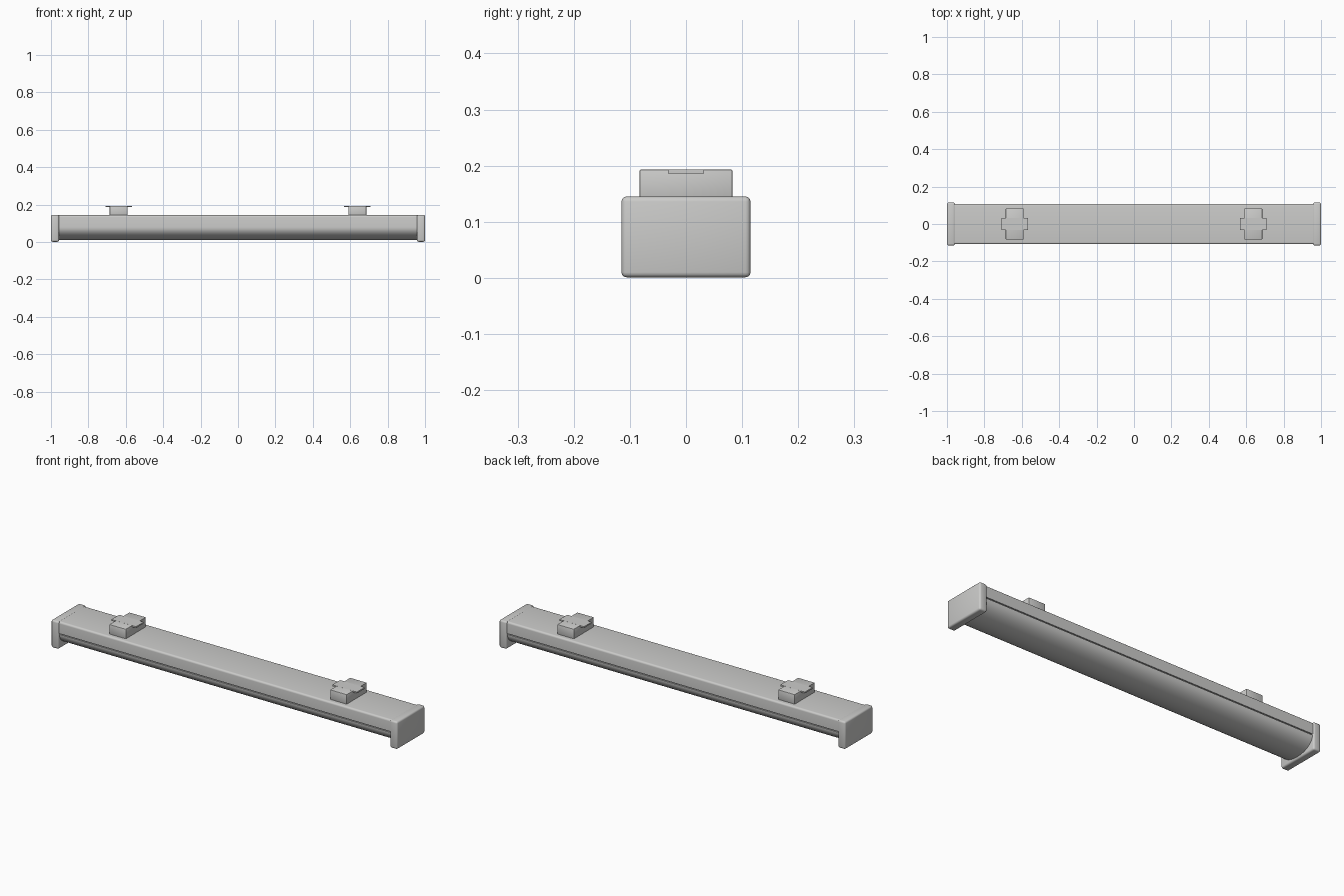
import bpy, bmesh, math

cube = bpy.data.objects.get("Cube")
if cube:
    bpy.data.objects.remove(cube, do_unlink=True)

grey = bpy.data.materials.new("light_grey")
grey.use_nodes = True
colour = (0.6, 0.6, 0.59, 1)
grey.diffuse_color = colour
grey.node_tree.nodes["Principled BSDF"].inputs["Base Color"].default_value = colour


def finish(name, bm, bevel=0, segments=2):
    """Turn a bmesh into a smooth-shaded object, optionally with bevelled edges."""
    bmesh.ops.recalc_face_normals(bm, faces=bm.faces)
    if bevel:
        bmesh.ops.bevel(bm, geom=bm.edges[:], offset=bevel, segments=segments,
                        profile=0.5, affect='EDGES', clamp_overlap=True)
    mesh = bpy.data.meshes.new(name)
    bm.to_mesh(mesh)
    bm.free()
    mesh.materials.append(grey)
    obj = bpy.data.objects.new(name, mesh)
    bpy.context.collection.objects.link(obj)
    bpy.ops.object.select_all(action='DESELECT')
    obj.select_set(True)
    bpy.context.view_layer.objects.active = obj
    bpy.ops.object.shade_smooth_by_angle(angle=math.radians(35))
    return obj


def box(name, low, high, bevel=0, segments=2):
    bm = bmesh.new()
    bmesh.ops.create_cube(bm, size=1)
    for v in bm.verts:
        for i in range(3):
            v.co[i] = low[i] if v.co[i] < 0 else high[i]
    return finish(name, bm, bevel, segments)


def extrude_x(name, profile, half):
    """Sweep a (y, z) outline along the length."""
    bm = bmesh.new()
    face = bm.faces.new([bm.verts.new((-half, y, z)) for y, z in profile])
    out = bmesh.ops.extrude_face_region(bm, geom=[face])
    for v in out["geom"]:
        if isinstance(v, bmesh.types.BMVert):
            v.co.x = half
    return finish(name, bm)


def arc(cy, cz, ry, rz, start, end, steps):
    angles = [math.radians(start + (end - start) * i / steps) for i in range(steps + 1)]
    return [(cy + ry * math.cos(a), cz + rz * math.sin(a)) for a in angles]


# Housing: upper channel with rounded top edges
R, W, TOP, SEAM = 0.01, 0.108, 0.143, 0.082
housing = [(-W, SEAM), (W, SEAM)]
housing += arc(W - R, TOP - R, R, R, 0, 90, 5)
housing += arc(R - W, TOP - R, R, R, 90, 180, 5)
extrude_x("housing", housing, 0.965)

# Recessed seam between housing and diffuser
box("seam_strip", (-0.963, -0.102, 0.07), (0.963, 0.102, 0.09))

# Diffuser: curved underside
extrude_x("diffuser", arc(0, 0.077, 0.107, 0.066, 180, 360, 32), 0.964)

# End caps and mounting clips
for side, s in (("left", 1), ("right", -1)):
    xs = sorted((s * 0.957, s))
    box(side + "_end_cap", (xs[0], -0.115, 0.001), (xs[1], 0.115, 0.145), 0.009, 3)
    c = s * 0.638
    box(side + "_clip_block", (c - 0.048, -0.083, 0.138), (c + 0.048, 0.083, 0.193), 0.003)
    box(side + "_clip_tabs", (c - 0.071, -0.032, 0.186), (c + 0.071, 0.032, 0.1932))
